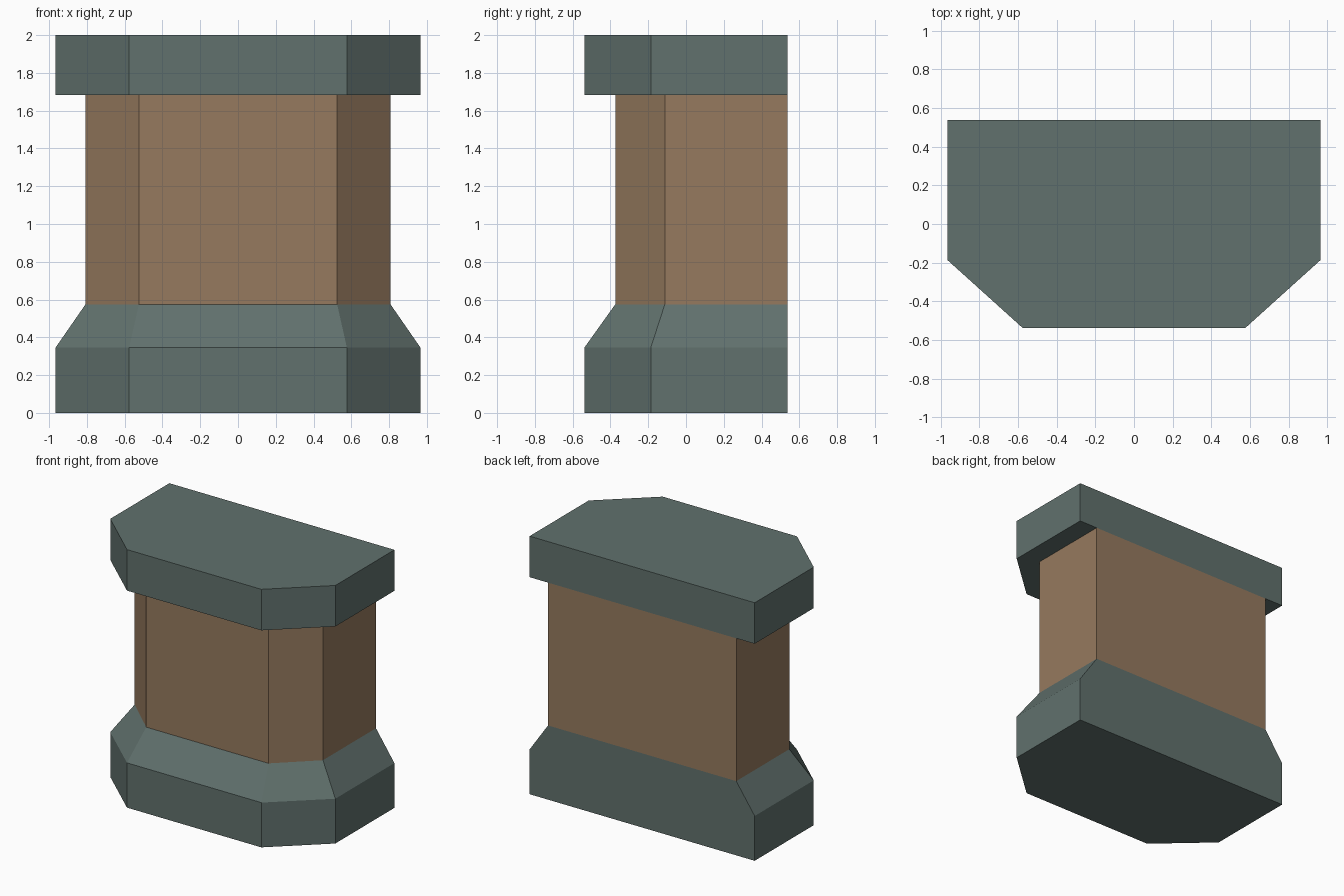
import bpy, bmesh

if "Cube" in bpy.data.objects:
    bpy.data.objects.remove(bpy.data.objects["Cube"])

BACK = 0.537


def material(name, rgb):
    m = bpy.data.materials.new(name)
    m.diffuse_color = (*rgb, 1)
    m.use_nodes = True
    m.node_tree.nodes["Principled BSDF"].inputs["Base Color"].default_value = m.diffuse_color
    return m


slate = material("slate green", (0.119, 0.165, 0.153))
brown = material("warm brown", (0.305, 0.195, 0.114))

# Outline: half width, half width of front face, chamfer y, front y
WIDE = (0.965, 0.576, -0.186, -0.537)
NARROW = (0.807, 0.525, -0.112, -0.374)


def outline(size):
    w, f, cy, fy = size
    right = [(f, fy), (w, cy), (w, BACK)]
    return right + [(-x, y) for x, y in reversed(right)]


def loft(name, levels, mat, bottom=False, top=False):
    """Join stacked outlines (size, z) into a faceted shell."""
    bm = bmesh.new()
    rings = [[bm.verts.new((x, y, z)) for x, y in outline(size)] for size, z in levels]
    n = len(rings[0])
    for k in range(len(rings) - 1):
        a, b = rings[k], rings[k + 1]
        flat = levels[k][1] == levels[k + 1][1]
        for i in range(n):
            j = (i + 1) % n
            if flat and i == 2:      # the back edges coincide on a flat ledge
                continue
            bm.faces.new((a[i], a[j], b[j], b[i]))
    if bottom:
        bm.faces.new(list(reversed(rings[0])))
    if top:
        bm.faces.new(rings[-1])
    me = bpy.data.meshes.new(name)
    bm.to_mesh(me)
    bm.free()
    me.materials.append(mat)
    ob = bpy.data.objects.new(name, me)
    bpy.context.collection.objects.link(ob)
    return ob


# Plinth with sloped shoulder
loft("plinth", [(WIDE, 0), (WIDE, 0.347), (NARROW, 0.575)], slate, bottom=True)
# Shaft
loft("shaft", [(NARROW, 0.575), (NARROW, 1.682)], brown)
# Cap with underside ledge
loft("cap", [(NARROW, 1.682), (WIDE, 1.682), (WIDE, 2.0)], slate, top=True)
